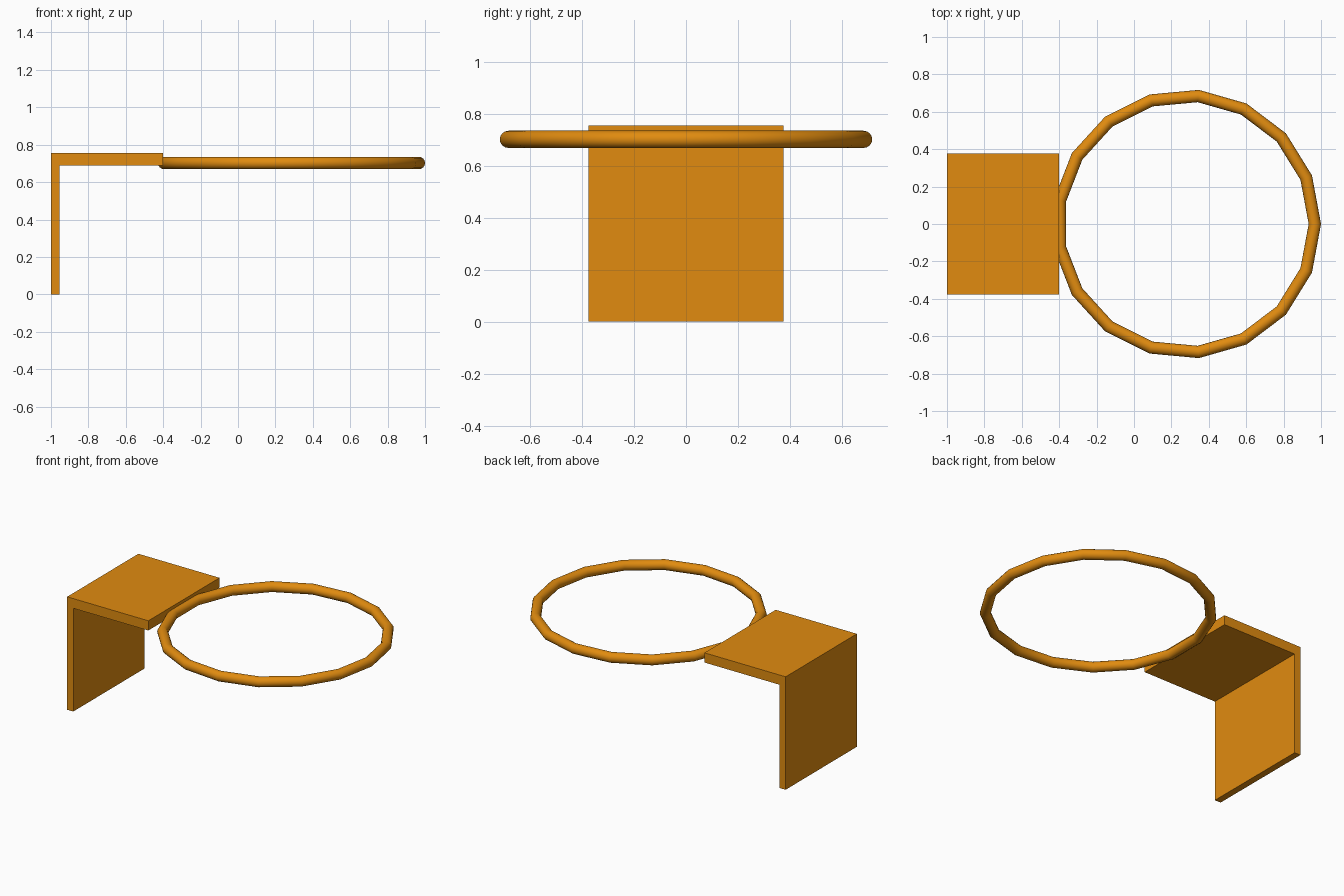
import bpy, bmesh, math
from mathutils import Vector

if "Cube" in bpy.data.objects:
    bpy.data.objects.remove(bpy.data.objects["Cube"])

orange = bpy.data.materials.new("orange")
orange.diffuse_color = (0.75, 0.26, 0.005, 1)
orange.use_nodes = True
orange.node_tree.nodes["Principled BSDF"].inputs["Base Color"].default_value = orange.diffuse_color

# L-shaped bracket: side profile extruded across its width
profile = [(-1, 0), (-0.955, 0), (-0.955, 0.69), (-0.4, 0.69), (-0.4, 0.755), (-1, 0.755)]
half_width = 0.376
bm = bmesh.new()
face = bm.faces.new([bm.verts.new((x, -half_width, z)) for x, z in profile])
side = bmesh.ops.extrude_face_region(bm, geom=[face])
verts = [g for g in side["geom"] if isinstance(g, bmesh.types.BMVert)]
bmesh.ops.translate(bm, verts=verts, vec=Vector((0, 2 * half_width, 0)))
bmesh.ops.recalc_face_normals(bm, faces=bm.faces)
mesh = bpy.data.meshes.new("bracket")
bm.to_mesh(mesh)
bm.free()
bracket = bpy.data.objects.new("bracket", mesh)
bpy.context.collection.objects.link(bracket)
mesh.materials.append(orange)

# Hoop: 17-sided ring of round rod, set into the bracket's front edge
bpy.ops.mesh.primitive_torus_add(major_segments=17, minor_segments=16,
                                 major_radius=0.687, minor_radius=0.033,
                                 location=(0.28, 0, 0.702))
hoop = bpy.context.object
hoop.name = "hoop"
hoop.data.materials.append(orange)
bpy.ops.object.shade_smooth_by_angle(angle=math.radians(30))
